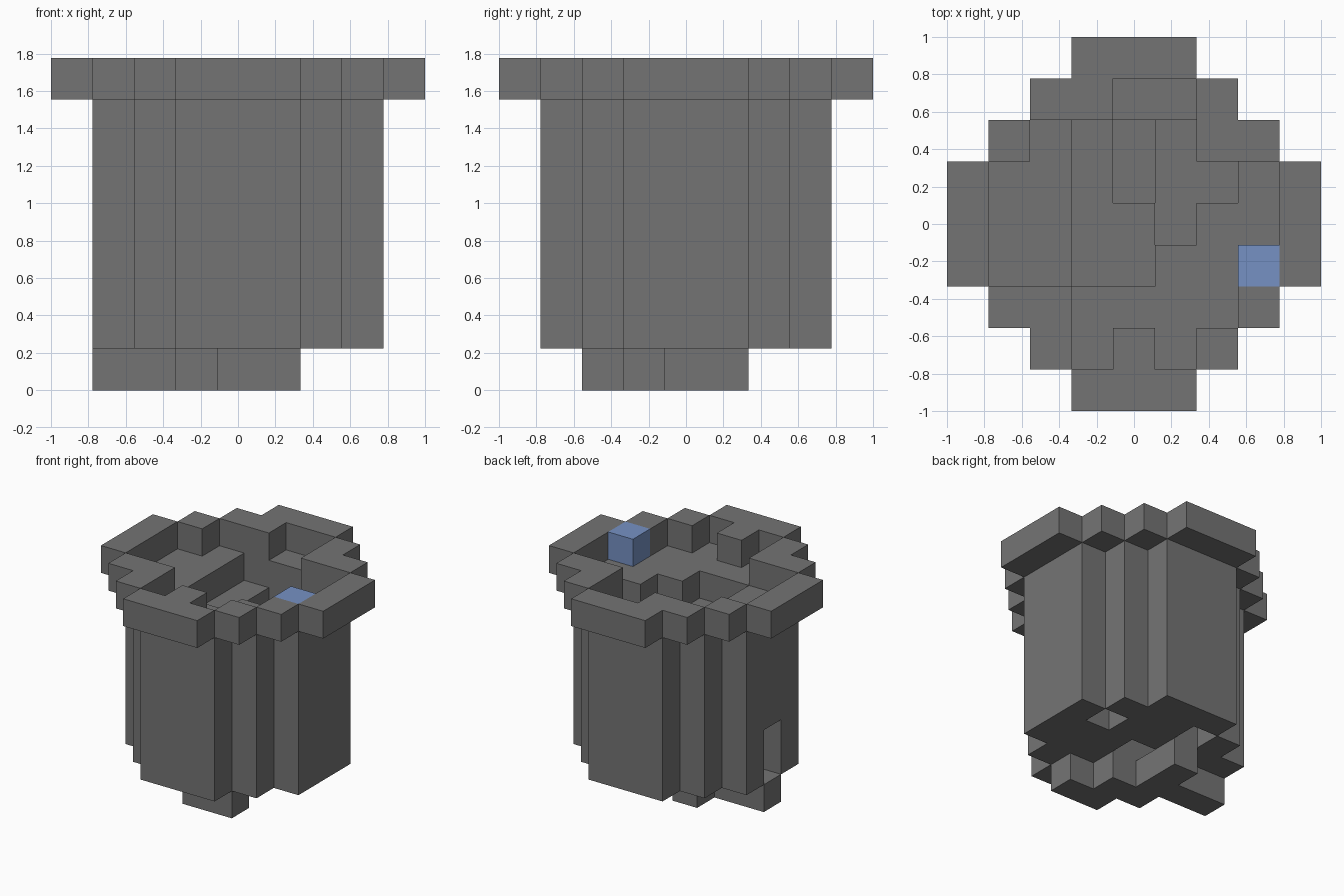
import bpy, bmesh, math
from mathutils import Vector

if "Cube" in bpy.data.objects:
    bpy.data.objects.remove(bpy.data.objects["Cube"], do_unlink=True)

U = 2 / 9  # edge of one block


def material(name, rgb):
    mat = bpy.data.materials.new(name)
    mat.use_nodes = True
    mat.diffuse_color = (*rgb, 1)
    mat.node_tree.nodes["Principled BSDF"].inputs["Base Color"].default_value = (*rgb, 1)
    return mat


stone = material("stone grey", (0.175, 0.175, 0.175))
water = material("water blue", (0.18, 0.285, 0.55))


def disc(n):
    """Stepped round footprint reaching n blocks from the centre."""
    r = range(-n, n + 1)
    return {(x, y) for x in r for y in r if abs(x) + abs(y) <= n + 1}


def stack(columns, low, high):
    return {(x, y, z) for x, y in columns for z in range(low, high)}


# Rim: outer ring, thickened at a few inner corners
rim = stack((disc(4) - disc(3)) | {(-1, 3), (2, 2), (-2, -2), (0, -3)}, 7, 8)

# Body: solid drum with a stepped pit sunk into its top
shelf = {(-1, -1), (-1, 0), (-1, 1), (-1, 2), (0, -1), (0, 0)}
ledge = {(1, 0), (1, 1), (1, 2), (2, 1)}
shaft = {(0, 1), (0, 2)}
body = stack(disc(3), 1, 7)
for columns, floor in ((shelf, 6), (ledge, 5), (shaft, 4)):
    body -= stack(columns, floor, 7)

# Drain passage through the side wall, and pockets in the underside
body -= stack({(-3, 0), (-2, 0), (-1, 0)}, 1, 3)
body -= stack({(2, 1), (0, 0), (-1, 2)}, 1, 2)

# Foot: winding row of blocks below the drum
foot = stack({(-3, 0), (-2, 0), (-1, 0), (-1, 1), (-1, -1),
              (0, -1), (0, -2), (1, -2)}, 0, 1)

# Single water block on the upper floor
water_block = {(3, -1, 7)}

occupied = rim | body | foot | water_block
SIDES = [Vector(s) for s in ((1, 0, 0), (-1, 0, 0), (0, 1, 0),
                             (0, -1, 0), (0, 0, 1), (0, 0, -1))]


def build(name, cells, mat):
    """Make one mesh from the exposed block sides only."""
    bm = bmesh.new()
    for cell in sorted(cells):
        centre = Vector(cell) + Vector((0, 0, 0.5))
        for n in SIDES:
            if tuple(int(c) for c in Vector(cell) + n) in occupied:
                continue
            a = Vector((n.y, n.z, n.x))
            b = n.cross(a)
            corners = [(-1, -1), (1, -1), (1, 1), (-1, 1)]
            bm.faces.new([bm.verts.new((centre + (n + a * i + b * j) / 2) * U)
                          for i, j in corners])
    bmesh.ops.remove_doubles(bm, verts=bm.verts, dist=U / 100)
    bmesh.ops.dissolve_limit(bm, angle_limit=math.radians(1),
                             verts=bm.verts, edges=bm.edges)
    mesh = bpy.data.meshes.new(name)
    bm.to_mesh(mesh)
    bm.free()
    mesh.materials.append(mat)
    obj = bpy.data.objects.new(name, mesh)
    bpy.context.collection.objects.link(obj)


build("rim", rim, stone)
build("body", body, stone)
build("foot", foot, stone)
build("water_block", water_block, water)
